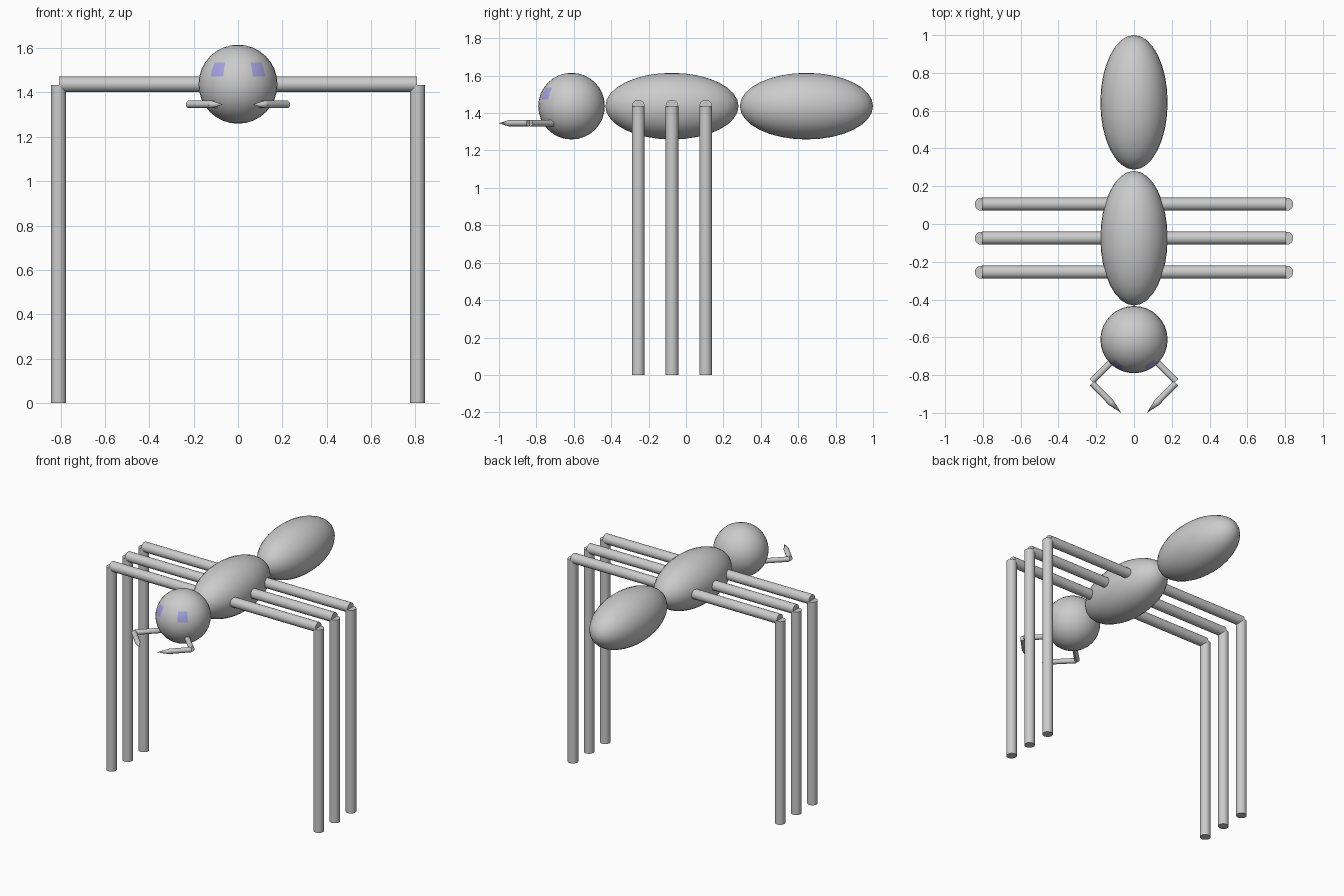
import bpy, math
from mathutils import Vector

if "Cube" in bpy.data.objects:
    bpy.data.objects.remove(bpy.data.objects["Cube"])


def material(name, rgb):
    m = bpy.data.materials.new(name)
    m.diffuse_color = (*rgb, 1)
    m.use_nodes = True
    m.node_tree.nodes["Principled BSDF"].inputs["Base Color"].default_value = m.diffuse_color
    return m


GREY = material("grey", (0.6, 0.6, 0.6))
BLUE = material("pale_blue", (0.38, 0.36, 0.74))

R = 0.178          # body radius
Z = 1.437          # body centre height
THORAX_Y = -0.075


def finish(name, mat=GREY):
    ob = bpy.context.object
    ob.name = name
    ob.data.materials.append(mat)
    bpy.ops.object.transform_apply(location=False, rotation=False, scale=True)
    bpy.ops.object.shade_smooth_by_angle(angle=math.radians(35))
    return ob


def ellipsoid(name, y, stretch):
    bpy.ops.mesh.primitive_uv_sphere_add(segments=32, ring_count=16, radius=R,
                                         location=(0, y, Z))
    bpy.context.object.scale = (1, stretch, 1)
    return finish(name)


def rod(name, a, b, r1, r2=None):
    """Round rod from a to b, tapering to r2 if given."""
    a, b = Vector(a), Vector(b)
    d = b - a
    bpy.ops.mesh.primitive_cone_add(vertices=32, radius1=r1,
                                    radius2=r1 if r2 is None else r2,
                                    depth=d.length, location=(a + b) / 2,
                                    rotation=d.to_track_quat('Z', 'Y').to_euler())
    return finish(name)


# Body
ellipsoid("abdomen", 0.644, 2)
ellipsoid("thorax", THORAX_Y, 2)
head = ellipsoid("head", -0.612, 1)

# Eyes: two patches of the head surface
head.data.materials.append(BLUE)
for f in head.data.polygons:
    c = f.center
    azimuth = math.degrees(math.atan2(abs(c.x), -c.y))
    latitude = math.degrees(math.asin(c.z / c.length))
    if 22.5 < azimuth < 45 and 11.25 < latitude < 33.75:
        f.material_index = 1

for side, s in (("left", -1), ("right", 1)):
    # Legs
    for i in range(3):
        y = THORAX_Y + (i - 1) * 0.18
        rod(f"{side}_upper_leg_{i + 1}", (s * 0.06, y, Z), (s * 0.806, y, Z), 0.034)
        rod(f"{side}_lower_leg_{i + 1}", (s * 0.809, y, 0), (s * 0.809, y, 1.434), 0.034)
    # Jaws
    h = 1.346
    rod(f"{side}_jaw_base", (s * 0.07, -0.682, h), (s * 0.222, -0.832, h), 0.017)
    rod(f"{side}_jaw_arm", (s * 0.222, -0.842, h), (s * 0.12, -0.947, h), 0.017)
    rod(f"{side}_jaw_tip", (s * 0.12, -0.947, h), (s * 0.068, -1.0, h), 0.017, 0.0)
